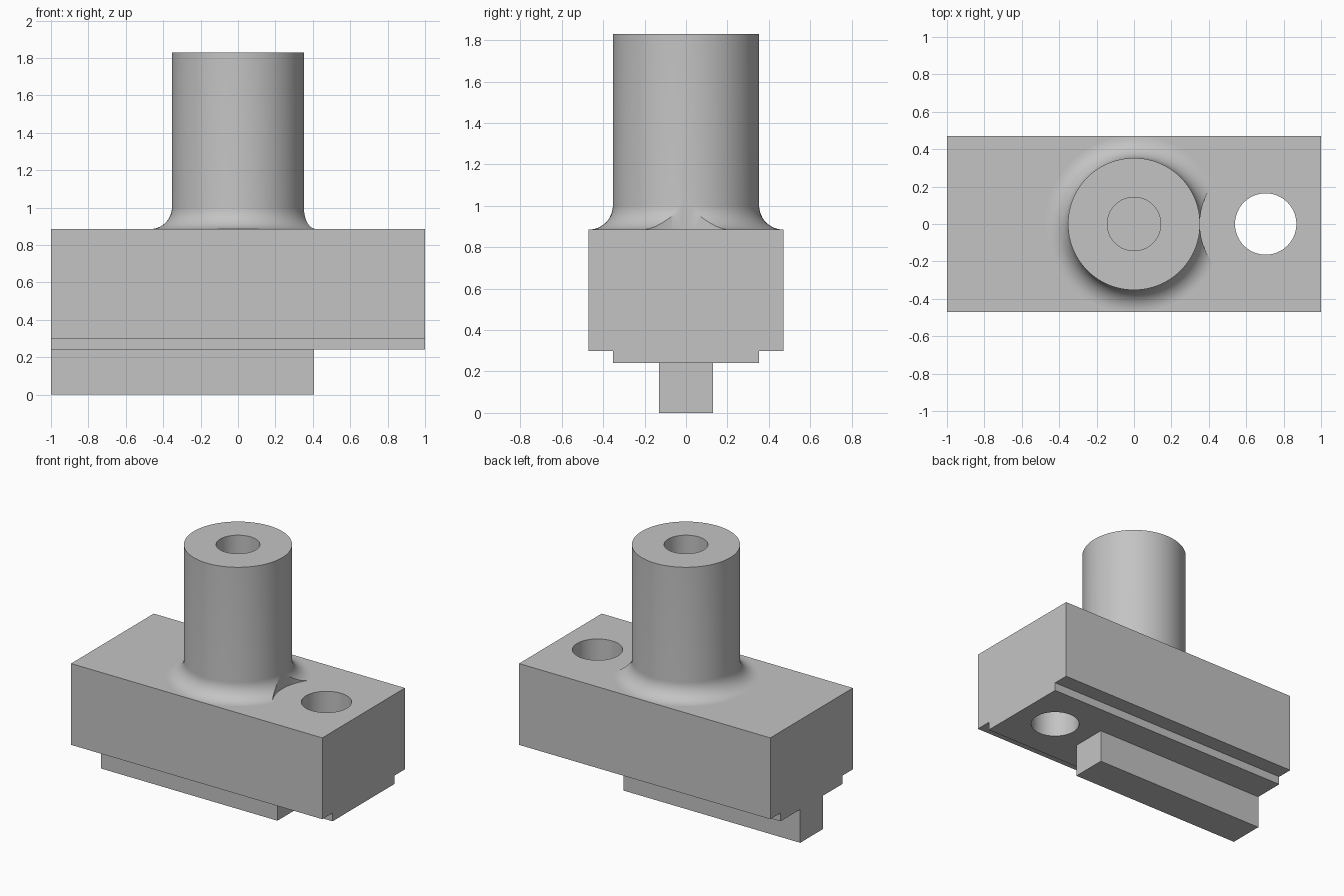
import bpy
import bmesh
from math import cos, sin, pi, radians
from mathutils import Vector

default = bpy.data.objects.get("Cube")
if default:
    bpy.data.objects.remove(default, do_unlink=True)

GREY = (0.55, 0.55, 0.55, 1.0)
metal = bpy.data.materials.new("plain_grey")
metal.use_nodes = True
metal.diffuse_color = GREY
metal.node_tree.nodes["Principled BSDF"].inputs["Base Color"].default_value = GREY

HALF_DEPTH = 0.47
BLOCK_TOP = 0.885
KEY_TOP = 0.24
POST_R = 0.353
FILLET = HALF_DEPTH - POST_R
HOLE_X = 0.704


def finish(name, bm):
    bmesh.ops.recalc_face_normals(bm, faces=bm.faces)
    mesh = bpy.data.meshes.new(name)
    bm.to_mesh(mesh)
    bm.free()
    mesh.materials.append(metal)
    obj = bpy.data.objects.new(name, mesh)
    bpy.context.collection.objects.link(obj)
    return obj


def extrude_along_x(name, profile, x0, x1):
    """Prism from a (y, z) outline."""
    bm = bmesh.new()
    face = bm.faces.new([bm.verts.new((x0, y, z)) for y, z in profile])
    new = bmesh.ops.extrude_face_region(bm, geom=[face])["geom"]
    bmesh.ops.translate(bm, vec=(x1 - x0, 0, 0),
                        verts=[v for v in new if isinstance(v, bmesh.types.BMVert)])
    return finish(name, bm)


def lathe(name, profile, x=0, steps=96):
    """Solid of revolution about a vertical axis from an (r, z) outline."""
    bm = bmesh.new()
    verts = [bm.verts.new((x + r, 0, z)) for r, z in profile]
    edges = [bm.edges.new(pair) for pair in zip(verts, verts[1:])]
    bmesh.ops.spin(bm, geom=verts + edges, cent=(x, 0, 0), axis=(0, 0, 1),
                   angle=2 * pi, steps=steps)
    bmesh.ops.remove_doubles(bm, verts=bm.verts, dist=1e-5)
    return finish(name, bm)


def cut(obj, cutter):
    mod = obj.modifiers.new("cut", "BOOLEAN")
    mod.operation = "DIFFERENCE"
    mod.solver = "EXACT"
    mod.object = cutter
    cutter.hide_render = True
    bpy.context.view_layer.objects.active = obj
    bpy.ops.object.modifier_apply(modifier=mod.name)
    bpy.data.objects.remove(cutter, do_unlink=True)


def cylinder_cutter(radius, z0, z1):
    return lathe("cutter", [(0, z0), (radius, z0), (radius, z1), (0, z1)], HOLE_X)


# Stepped block with a through hole
side = [(HALF_DEPTH, BLOCK_TOP), (HALF_DEPTH, 0.30), (POST_R, 0.30), (POST_R, KEY_TOP)]
block = extrude_along_x("base_block", side + [(-y, z) for y, z in reversed(side)], -1, 1)
cut(block, cylinder_cutter(0.164, 0.1, 1.0))

# Key rail underneath
key = extrude_along_x("key_rail", [(-0.13, 0), (0.13, 0), (0.13, KEY_TOP), (-0.13, KEY_TOP)],
                      -1, 0.405)

# Bored post with a flared foot
foot = [(HALF_DEPTH - FILLET * sin(a), BLOCK_TOP + FILLET * (1 - cos(a)))
        for a in (i * pi / 24 for i in range(13))]
post = lathe("post", [(0, BLOCK_TOP)] + foot +
             [(POST_R, 1.83), (0.143, 1.83), (0.143, 0.92), (0, 0.92)])

# Clearance around the hole, taken out of the flared foot
cut(post, cylinder_cutter(0.352, 0.8, 1.2))

for obj in (block, key, post):
    bpy.ops.object.select_all(action="DESELECT")
    obj.select_set(True)
    bpy.context.view_layer.objects.active = obj
    bpy.ops.object.shade_smooth_by_angle(angle=radians(30))
